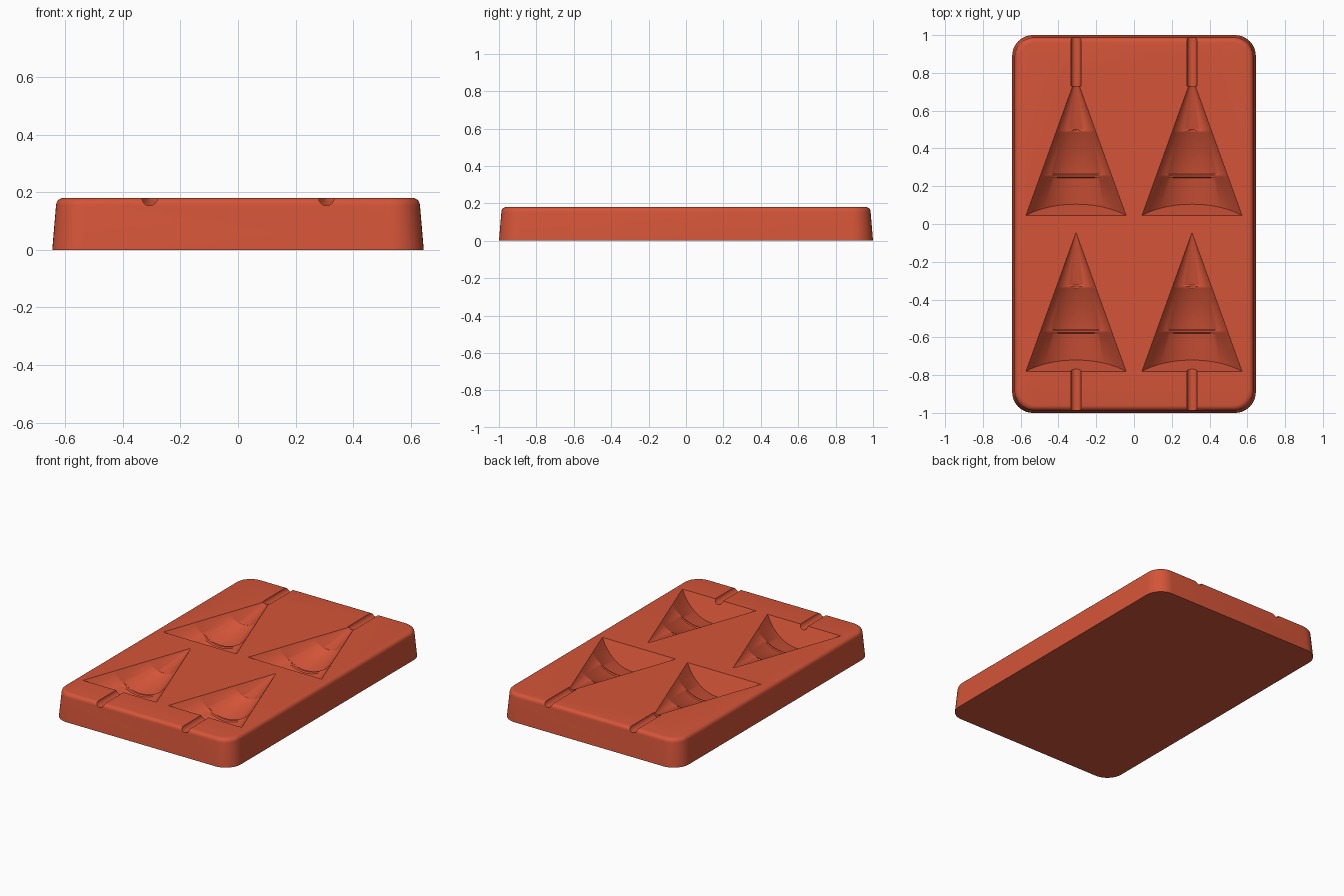
import bpy, bmesh, math

if "Cube" in bpy.data.objects:
    bpy.data.objects.remove(bpy.data.objects["Cube"], do_unlink=True)

clay = bpy.data.materials.new("terracotta red")
clay.use_nodes = True
COLOR = (0.66, 0.09, 0.04, 1)
clay.diffuse_color = COLOR
clay.node_tree.nodes["Principled BSDF"].inputs["Base Color"].default_value = COLOR

TOP = 0.18


def loft(name, rings):
    """Closed skin through rings of equally many points."""
    bm = bmesh.new()
    rows = [[bm.verts.new(p) for p in ring] for ring in rings]
    n = len(rows[0])
    for a, b in zip(rows, rows[1:]):
        for i in range(n):
            j = (i + 1) % n
            bm.faces.new((a[i], a[j], b[j], b[i]))
    bm.faces.new(rows[0][::-1])
    bm.faces.new(rows[-1])
    bmesh.ops.recalc_face_normals(bm, faces=bm.faces[:])
    mesh = bpy.data.meshes.new(name)
    bm.to_mesh(mesh)
    bm.free()
    mesh.materials.append(clay)
    obj = bpy.data.objects.new(name, mesh)
    bpy.context.collection.objects.link(obj)
    return obj


def rounded_ring(inset, z, steps=10):
    """Rounded rectangle outline of the tray."""
    r = 0.11 - inset * 0.5
    hx, hy = 0.645 - inset - r, 1 - inset - r
    ring = []
    for q, (sx, sy) in enumerate(((1, 1), (-1, 1), (-1, -1), (1, -1))):
        for i in range(steps + 1):
            a = (q + i / steps) * math.pi / 2
            ring.append((sx * hx + r * math.cos(a), sy * hy + r * math.sin(a), z))
    return ring


# Tray body: tapered sides with a rounded top edge
R = 0.026
layers = [(0, 0), (0.013, TOP - R)]
for i in range(1, 6):
    a = i / 5 * math.pi / 2
    layers.append((0.013 + R * (1 - math.cos(a)), TOP - R + R * math.sin(a)))
tray = loft("mold_tray", [rounded_ring(inset, z) for inset, z in layers])

# Tree cavity: half cone with a sloped end wall and two raised rings
HALF, LENGTH, DEPTH, SLOPE, N = 0.265, 0.735, 0.145, 0.065, 24
ARC_R = (HALF ** 2 + DEPTH ** 2) / (2 * DEPTH)


def cavity_section(cx, y0, t, ridge=1.0, sloped=False):
    ring = []
    lift = 0.02
    s = 1 - t / LENGTH
    y_lip = y0 - SLOPE * lift / DEPTH if sloped else y0 + t
    ring.append((cx - HALF * s, y_lip, TOP + lift))
    for i in range(N + 1):
        u = HALF * (2 * i / N - 1)
        f = (math.sqrt(ARC_R ** 2 - u * u) - ARC_R + DEPTH) / DEPTH
        d = SLOPE * f / (1 + SLOPE * f / LENGTH) if sloped else t
        s = 1 - d / LENGTH
        ring.append((cx + u * s, y0 + d, TOP - DEPTH * s * f * ridge))
    ring.append((cx + HALF * s, y_lip, TOP + lift))
    return ring


def cavity(cx, y0):
    rings = [cavity_section(cx, y0, 0, sloped=True)]
    for t in (0.21, 0.445):
        for dt, k in ((-0.011, 1), (-0.005, 0.93), (0.005, 0.93), (0.011, 1)):
            rings.append(cavity_section(cx, y0, t + dt, k))
    rings.append(cavity_section(cx, y0, LENGTH * 0.995))
    return loft("cavity_cutter", rings)


def channel(cx, y_start, y_end, r=0.027):
    return loft("channel_cutter", [
        [(cx + r * math.cos(i * math.pi / 8), y, TOP + r * math.sin(i * math.pi / 8))
         for i in range(16)] for y in (y_start, y_end)])


cutters = []
for cx in (-0.307, 0.307):
    cutters += [cavity(cx, 0.045), cavity(cx, -0.78),
                channel(cx, 0.73, 1.1), channel(cx, -1.1, -0.755)]

# Carve the cavities and stick channels, then drop the helpers
bpy.context.view_layer.objects.active = tray
tray.select_set(True)
for cutter in cutters:
    cutter.hide_render = True
    mod = tray.modifiers.new("carve", "BOOLEAN")
    mod.operation = "DIFFERENCE"
    mod.solver = "EXACT"
    mod.object = cutter
    bpy.ops.object.modifier_apply(modifier=mod.name)
    bpy.data.objects.remove(cutter, do_unlink=True)

bpy.ops.object.select_all(action="DESELECT")
tray.select_set(True)
bpy.ops.object.shade_smooth_by_angle(angle=math.radians(30))
